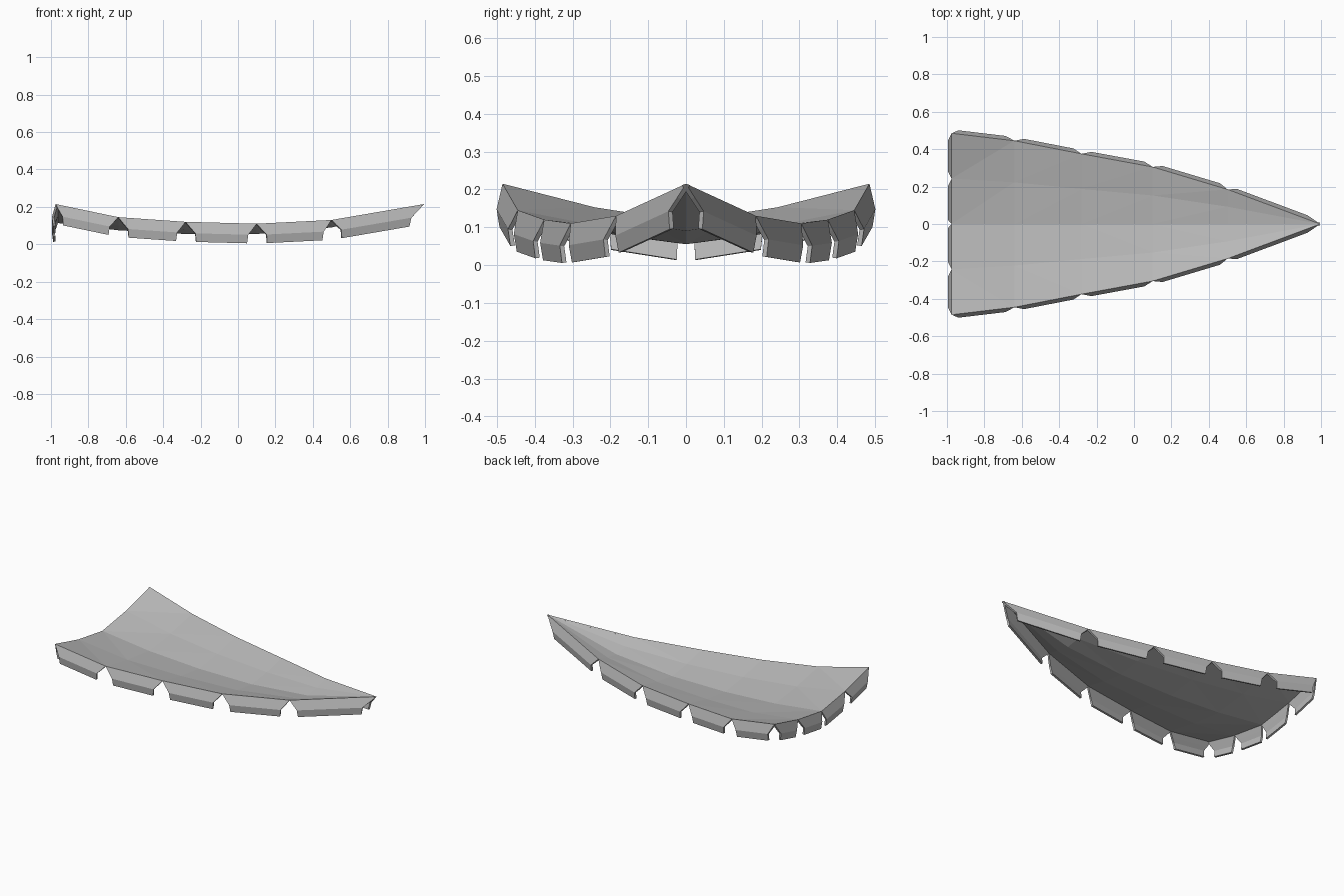
import bpy
import bmesh
from mathutils import Vector

cube = bpy.data.objects.get("Cube")
if cube:
    bpy.data.objects.remove(cube)

# One plain fabric colour
GREY = (0.5, 0.5, 0.5, 1.0)
fabric = bpy.data.materials.new("grey_fabric")
fabric.use_nodes = True
fabric.diffuse_color = GREY
fabric.node_tree.nodes["Principled BSDF"].inputs["Base Color"].default_value = GREY

# Stations along the long side: x, half width, edge height, middle height
STATIONS = [
    (-0.975, 0.485, 0.215, 0.115),
    (-0.64, 0.445, 0.145, 0.075),
    (-0.28, 0.375, 0.12, 0.055),
    (0.10, 0.305, 0.11, 0.055),
    (0.50, 0.185, 0.13, 0.09),
    (0.995, 0.0, 0.215, 0.215),
]
# Valance rows: drop below the edge, outward bulge, inset from each end
ROWS = [(0.0, 0.0, 0.0), (0.03, 0.01, 0.022), (0.06, 0.02, 0.045), (0.106, 0.013, 0.05)]


def add_object(name, bm):
    mesh = bpy.data.meshes.new(name)
    bm.to_mesh(mesh)
    bm.free()
    mesh.materials.append(fabric)
    obj = bpy.data.objects.new(name, mesh)
    bpy.context.collection.objects.link(obj)
    return obj


def valance(name, start, end, start_scale=1.0, end_scale=1.0):
    """Hanging flap under the edge from start to end, outside on the right."""
    run = end - start
    length = run.length
    out = Vector((run.y, -run.x, 0)).normalized()
    bm = bmesh.new()
    previous = None
    for drop, bulge, inset in ROWS:
        shift = out * bulge - Vector((0, 0, drop))
        a = start + run * (inset * start_scale / length) + shift
        b = end - run * (inset * end_scale / length) + shift
        row = [bm.verts.new(a), bm.verts.new(b)]
        if previous:
            bm.faces.new((previous[0], row[0], row[1], previous[1]))
        previous = row
    obj = add_object(name, bm)
    solid = obj.modifiers.new("thickness", "SOLIDIFY")
    solid.thickness = 0.012
    solid.offset = -1


# Sagging canopy, lofted across the stations
bm = bmesh.new()
rows = []
for i, (x, half, edge_z, mid_z) in enumerate(STATIONS[:-1]):
    row = []
    for u in (-1, -0.5, 0, 0.5, 1):
        z = mid_z + (edge_z - mid_z) * abs(u) ** 1.4
        row.append(bm.verts.new((x, half * u, z)))
    rows.append(row)
for low, high in zip(rows, rows[1:]):
    for k in range(4):
        bm.faces.new((low[k], high[k], high[k + 1], low[k + 1]))
tip = bm.verts.new((STATIONS[-1][0], 0, STATIONS[-1][2]))
for k in range(4):
    bm.faces.new((rows[-1][k], tip, rows[-1][k + 1]))
back_edge = [v.co.copy() for v in rows[0]]
bmesh.ops.triangulate(bm, faces=bm.faces[:])
add_object("canopy", bm)

# Five flaps along each long side
for side, label in ((-1, "right"), (1, "left")):
    edge = [Vector((x, side * half, z)) for x, half, z, mid in STATIONS]
    for i, (a, b) in enumerate(zip(edge, edge[1:])):
        near_scale = 0.8 if i == 0 else 1.1
        far_scale = 1.8 if i == len(edge) - 2 else 1.1
        name = f"{label}_valance_{i + 1}"
        if side < 0:
            valance(name, a, b, near_scale, far_scale)
        else:
            valance(name, b, a, far_scale, near_scale)

# Four flaps across the short side
for i, (a, b) in enumerate(zip(back_edge, back_edge[1:])):
    valance(f"end_valance_{i + 1}", b, a, 0.5 if i == 1 else 0.9, 0.5 if i == 2 else 0.9)
